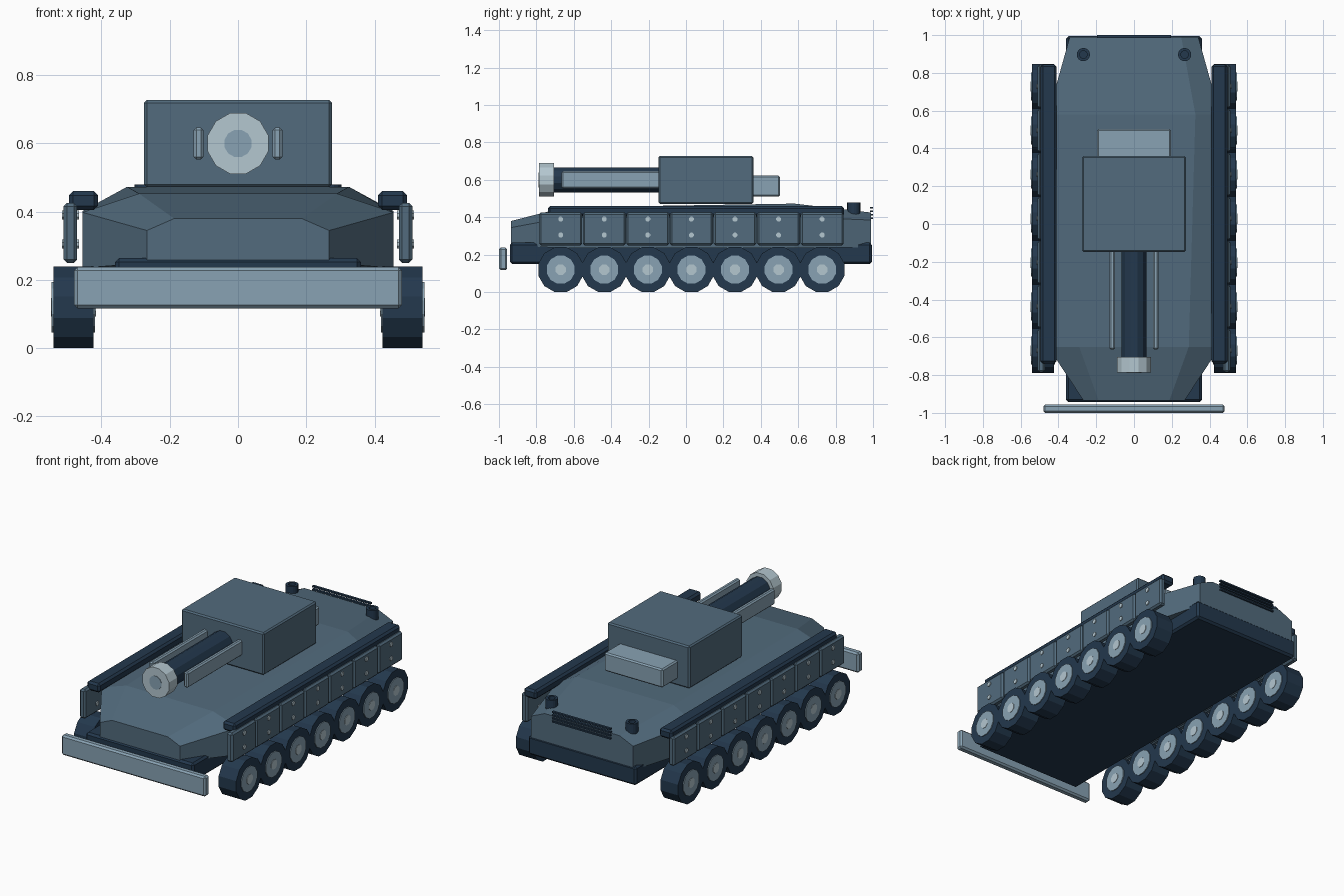
import bpy, bmesh, math
from mathutils import Matrix

if "Cube" in bpy.data.objects:
    bpy.data.objects.remove(bpy.data.objects["Cube"])


def material(name, r, g, b):
    m = bpy.data.materials.new(name)
    lin = [((c / 255 + 0.055) / 1.055) ** 2.4 for c in (r, g, b)]
    m.diffuse_color = (*lin, 1)
    m.use_nodes = True
    m.node_tree.nodes["Principled BSDF"].inputs["Base Color"].default_value = m.diffuse_color
    return m


SLATE = material("slate", 82, 107, 125)
STEEL = material("light_steel", 136, 162, 179)
PALE = material("pale_steel", 180, 199, 208)
NAVY = material("dark_navy", 35, 56, 77)


def finish(name, bm, mat):
    bmesh.ops.recalc_face_normals(bm, faces=bm.faces)
    me = bpy.data.meshes.new(name)
    bm.to_mesh(me)
    bm.free()
    me.materials.append(mat)
    ob = bpy.data.objects.new(name, me)
    bpy.context.collection.objects.link(ob)
    return ob


def box(name, x, y, z, mat, bevel=0.008):
    """Bevelled box from (min, max) ranges on each axis."""
    bm = bmesh.new()
    size = Matrix.Diagonal((x[1] - x[0], y[1] - y[0], z[1] - z[0], 1))
    mid = Matrix.Translation([(r[0] + r[1]) / 2 for r in (x, y, z)])
    bmesh.ops.create_cube(bm, size=1, matrix=mid @ size)
    if bevel:
        bmesh.ops.bevel(bm, geom=bm.edges[:], offset=bevel, segments=1, affect='EDGES')
    return finish(name, bm, mat)


def cylinder(name, axis, centre, radius, length, mat, sides=12):
    """Flat-sided cylinder with flats facing the main axes."""
    bm = bmesh.new()
    turn = {'X': Matrix.Rotation(math.pi / 2, 4, 'Y'),
            'Y': Matrix.Rotation(math.pi / 2, 4, 'X'),
            'Z': Matrix.Identity(4)}[axis]
    spin = Matrix.Rotation(math.pi / sides, 4, 'Z')
    bmesh.ops.create_cone(bm, cap_ends=True, segments=sides, radius1=radius, radius2=radius,
                          depth=length, matrix=Matrix.Translation(centre) @ turn @ spin)
    return finish(name, bm, mat)


def tube(name, centre, outer, inner, z0, z1, floor, mat, sides=16):
    """Open-topped upright pipe."""
    bm = bmesh.new()
    rings = []
    for r, z in ((outer, z0), (outer, z1), (inner, z1), (inner, floor)):
        rings.append([bm.verts.new((centre[0] + r * math.cos(2 * math.pi * i / sides),
                                    centre[1] + r * math.sin(2 * math.pi * i / sides), z))
                      for i in range(sides)])
    for a, b in zip(rings, rings[1:]):
        for i in range(sides):
            j = (i + 1) % sides
            bm.faces.new((a[i], a[j], b[j], b[i]))
    bm.faces.new(rings[0])
    bm.faces.new(rings[-1])
    return finish(name, bm, mat)


# Upper hull: lofted chamfered sections (y, half width, bottom, shoulder, top half width, top)
sections = [(-0.935, 0.267, 0.25, 0.345, 0.187, 0.38),
            (-0.65, 0.455, 0.235, 0.398, 0.29, 0.453),
            (0.58, 0.455, 0.235, 0.402, 0.325, 0.473),
            (0.99, 0.34, 0.24, 0.385, 0.25, 0.425)]
bm = bmesh.new()
loops = []
for y, w, zb, zs, t, zt in sections:
    outline = [(-w, zb), (w, zb), (w, zs), (t, zt), (-t, zt), (-w, zs)]
    loops.append([bm.verts.new((x, y, z)) for x, z in outline])
for a, b in zip(loops, loops[1:]):
    for i in range(6):
        j = (i + 1) % 6
        bm.faces.new((a[i], a[j], b[j], b[i]))
bm.faces.new(loops[0])
bm.faces.new(loops[-1])
finish("upper_hull", bm, SLATE)

# Lower hull and front bumper
box("lower_hull", (-0.36, 0.36), (-0.942, 0.994), (0.15, 0.264), NAVY, 0.012)
box("front_bumper", (-0.48, 0.48), (-1.0, -0.956), (0.117, 0.238), STEEL, 0.01)

# Turret with rear stowage box
box("turret", (-0.275, 0.275), (-0.148, 0.36), (0.472, 0.727), SLATE)
box("turret_rear_box", (-0.195, 0.195), (0.35, 0.503), (0.51, 0.622), STEEL)

# Gun
cylinder("gun_barrel", 'Y', (0, -0.43, 0.6), 0.069, 0.58, NAVY)
cylinder("muzzle", 'Y', (0, -0.745, 0.6), 0.092, 0.08, PALE)
cylinder("muzzle_bore", 'Y', (0, -0.784, 0.6), 0.041, 0.008, STEEL)

# Rear deck grille bars
for i in range(4):
    z = 0.39 + i * 0.019
    box(f"grille_bar_{i + 1}", (-0.195, 0.195), (0.985, 1.0), (z, z + 0.009), NAVY, 0)

for s, side in ((-1, "left"), (1, "right")):
    def span(a, b):
        return tuple(sorted((s * a, s * b)))

    box(f"gun_rail_{side}", span(0.101, 0.13), (-0.665, -0.14), (0.553, 0.647), STEEL)
    box(f"fender_{side}", span(0.41, 0.495), (-0.738, 0.845), (0.405, 0.46), NAVY, 0.012)
    tube(f"exhaust_{side}", (s * 0.268, 0.897), 0.035, 0.02, 0.39, 0.48, 0.45, NAVY)

    # Road wheels, each below a riveted skirt plate
    for i in range(7):
        y = -0.67 + i * 0.233
        n = f"{side}_{i + 1}"
        cylinder(f"wheel_{n}", 'X', (s * 0.4825, y, 0.12), 0.124, 0.117, NAVY)
        cylinder(f"wheel_hub_{n}", 'X', (s * 0.4825, y, 0.12), 0.077, 0.127, STEEL)
        cylinder(f"hub_cap_{n}", 'X', (s * 0.4825, y, 0.12), 0.03, 0.132, PALE, 8)
        box(f"skirt_plate_{n}", span(0.471, 0.511), (y - 0.115, y + 0.115),
            (0.25, 0.426), SLATE, 0.01)
        for k, z in enumerate((0.305, 0.39)):
            cylinder(f"skirt_rivet_{n}_{k + 1}", 'X', (s * 0.491, y, z), 0.014, 0.05, PALE, 8)
